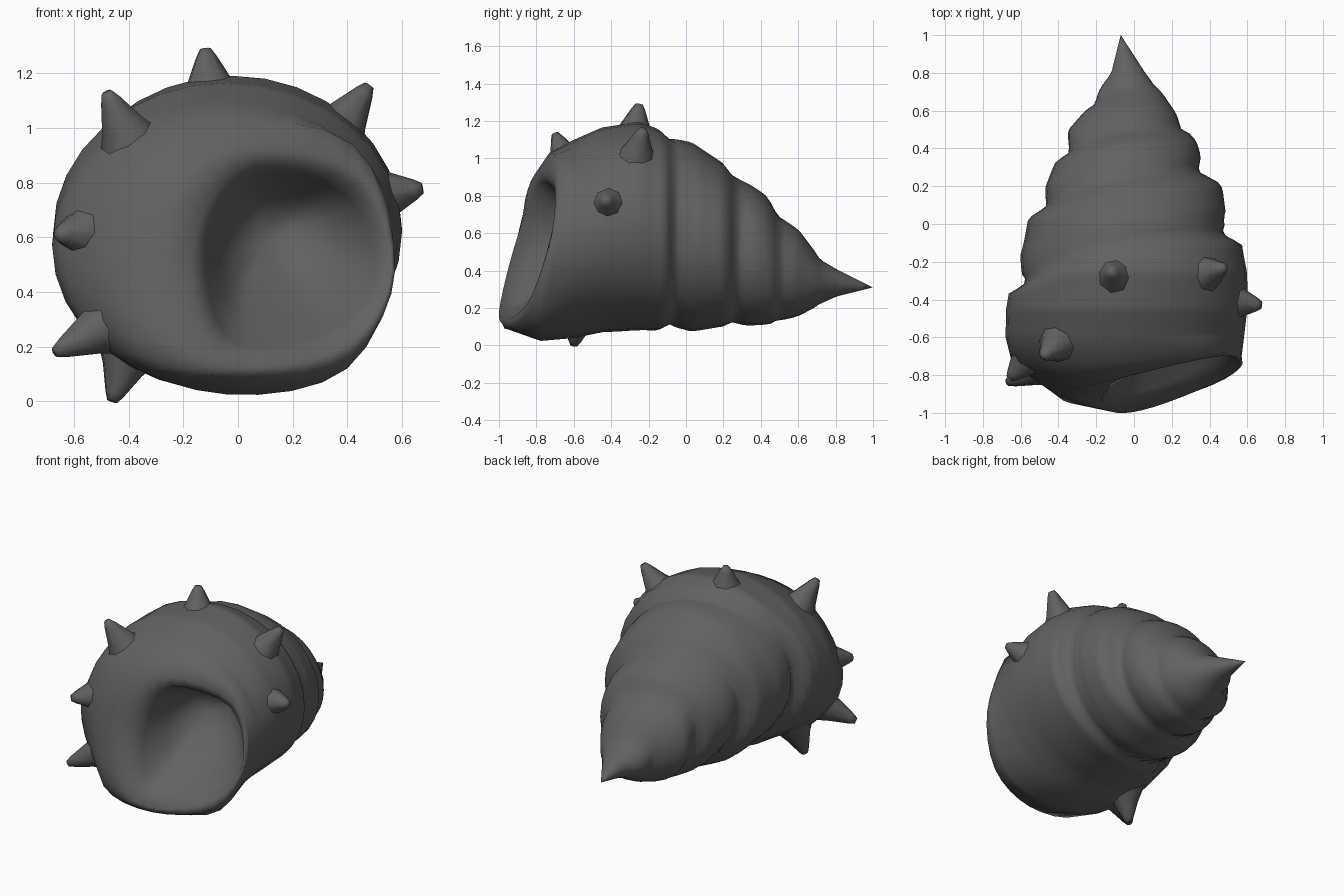
import bpy, bmesh, math
from mathutils import Vector

if "Cube" in bpy.data.objects:
    bpy.data.objects.remove(bpy.data.objects["Cube"])

SEG = 32

# dark grey shell material
DARK = bpy.data.materials.new("dark_grey")
DARK.diffuse_color = (.12, .12, .12, 1)
DARK.use_nodes = True
DARK.node_tree.nodes["Principled BSDF"].inputs["Base Color"].default_value = DARK.diffuse_color

# crest outline: y, left x, right x, bottom z, top z
OUTLINE = [
    (1.0, -.07, -.07, .31, .31), (.8, -.12, .06, .26, .41),
    (.72, -.18, .13, .22, .46), (.61, -.25, .21, .16, .61),
    (.5, -.35, .29, .12, .70), (.42, -.37, .34, .11, .81),
    (.3, -.43, .38, .10, .89), (.19, -.48, .47, .10, .98),
    (.03, -.56, .50, .07, 1.09), (-.1, -.59, .57, .08, 1.14),
    (-.25, -.64, .6, .08, 1.195), (-.45, -.68, .6, .07, 1.165),
    (-.62, -.68, .58, .035, 1.09)]
# groove number reached at each y on the right side
TURNS = [(1, -2), (.74, -1), (.51, 0), (.28, 1), (-.05, 2), (-.4, 3)]
# how far the grooves lean forward on the left side
LEAN = [(.6, .1), (.38, .13), (.1, .18), (-.31, .26)]
# groove strength over one whorl
GROOVE = [(0, 1), (.17, 0), (.65, .12), (.9, .6), (1, 1)]


def lerp_table(table, x):
    rows = sorted(table)
    if x <= rows[0][0]:
        return rows[0][1:]
    for a, b in zip(rows, rows[1:]):
        if x <= b[0]:
            f = (x - a[0]) / (b[0] - a[0])
            return tuple(p + (q - p) * f for p, q in zip(a[1:], b[1:]))
    return rows[-1][1:]


def whorl_ring(y):
    left, right, bottom, top = lerp_table(OUTLINE, y)
    cx, cz = (left + right) / 2, (bottom + top) / 2
    lean = lerp_table(LEAN, y)[0]
    pts = []
    for i in range(SEG):
        a = 2 * math.pi * i / SEG
        ys = y + lean * ((1 - math.cos(a)) / 2) ** 2.5
        g = lerp_table(GROOVE, lerp_table(TURNS, ys)[0] % 1)[0]
        depth = .14 * min(1, max(0, (ys + .3) / .2)) * min(1, max(0, (.85 - y) / .2))
        soft = 1 - .55 * abs(math.sin(a))     # grooves are shallower above and below
        s = 1 - depth * g * soft
        pts.append(Vector((cx + (right - left) / 2 * s * math.cos(a), y,
                           cz + (top - bottom) / 2 * s * math.sin(a))))
    return pts


def key_ring(keys):
    # smooth closed curve through eight points, starting at the right, going over the top
    k = [Vector(p) for p in keys]
    n, per = len(k), SEG // len(k)
    pts = []
    for i in range(n):
        p0, p1, p2, p3 = k[i - 1], k[i], k[(i + 1) % n], k[(i + 2) % n]
        for j in range(per):
            t = j / per
            pts.append(.5 * (2 * p1 + (p2 - p0) * t + (2 * p0 - 5 * p1 + 4 * p2 - p3) * t * t
                             + (3 * p1 - p0 - 3 * p2 + p3) * t ** 3))
    return pts


def finish(bm, name):
    bmesh.ops.recalc_face_normals(bm, faces=bm.faces)
    me = bpy.data.meshes.new(name)
    bm.to_mesh(me)
    bm.free()
    me.materials.append(DARK)
    for p in me.polygons:
        p.use_smooth = True
    ob = bpy.data.objects.new(name, me)
    bpy.context.collection.objects.link(ob)
    return ob


# front shoulder, face and mouth rim
SHOULDER = [(.57, -.7, .52), (.42, -.68, .94), (-.04, -.73, 1.03), (-.43, -.74, .91),
            (-.645, -.74, .55), (-.46, -.8, .18), (-.04, -.78, .025), (.4, -.76, .12)]
FACE = [(.575, -.74, .48), (.45, -.7, .83), (.03, -.79, .93), (-.25, -.86, .78),
        (-.4, -.88, .5), (-.33, -.95, .16), (.04, -.965, .09), (.42, -.85, .17)]
RIM = [(.56, -.75, .48), (.43, -.69, .79), (.06, -.78, .87), (-.12, -.86, .7),
       (-.17, -.94, .45), (-.09, -1.0, .18), (.1, -.97, .13), (.41, -.85, .22)]
rim = key_ring(RIM)


def mouth_ring(scale, centre, flat):
    # shrinks the rim inward and levels it towards the centre depth
    c = Vector(centre)
    return [Vector((c.x + (p.x - .19) * scale, c.y + (p.y + .84) * flat,
                    c.z + (p.z - .48) * scale)) for p in rim]


rings = [whorl_ring(.94 - i * (1.54 / 60)) for i in range(61)]
rings += [key_ring(SHOULDER), key_ring(FACE), rim,
          mouth_ring(.84, (.185, -.74, .50), .95),
          mouth_ring(.6, (.15, -.59, .53), .75),
          mouth_ring(.32, (.11, -.48, .56), .5)]

# shell body
bm = bmesh.new()
loops = [[bm.verts.new(p) for p in r] for r in rings]
for a, b in zip(loops, loops[1:]):
    for i in range(SEG):
        j = (i + 1) % SEG
        bm.faces.new((a[i], a[j], b[j], b[i]))
for loop, tip in ((loops[0], (-.07, 1, .31)), (loops[-1], (.09, -.44, .58))):
    v = bm.verts.new(tip)
    for i in range(SEG):
        bm.faces.new((loop[i], loop[(i + 1) % SEG], v))
finish(bm, "shell_body")


def spike(name, base, tip, r=.135):
    base, tip = Vector(base), Vector(tip)
    base -= (tip - base).normalized() * .06      # sink the root into the shell
    axis = tip - base
    rot = axis.to_track_quat('Z', 'Y')
    bm = bmesh.new()
    prev = None
    for f, k in ((0, 1.15), (.5, .6), (.88, .28), (1, .15)):
        cur = [bm.verts.new(base + axis * f + rot @ Vector(
            (r * k * math.cos(i * math.pi / 4), r * k * math.sin(i * math.pi / 4), 0)))
            for i in range(8)]
        if prev:
            for i in range(8):
                bm.faces.new((prev[i], prev[(i + 1) % 8], cur[(i + 1) % 8], cur[i]))
        prev = cur
    bm.faces.new(prev)
    finish(bm, name)


# spikes around the last whorl
SPIKES = [("spike_top", (-.1, -.28, 1.12), (-.12, -.25, 1.29)),
          ("spike_upper_left", (-.39, -.62, .94), (-.48, -.7, 1.13)),
          ("spike_upper_right", (.36, -.27, .98), (.48, -.23, 1.155)),
          ("spike_right", (.51, -.41, .75), (.675, -.43, .78)),
          ("spike_left", (-.55, -.7, .62), (-.66, -.82, .61)),
          ("spike_lower_left", (-.46, -.74, .29), (-.67, -.84, .18)),
          ("spike_bottom", (-.4, -.57, .18), (-.46, -.6, .0))]
for s in SPIKES:
    spike(*s)
